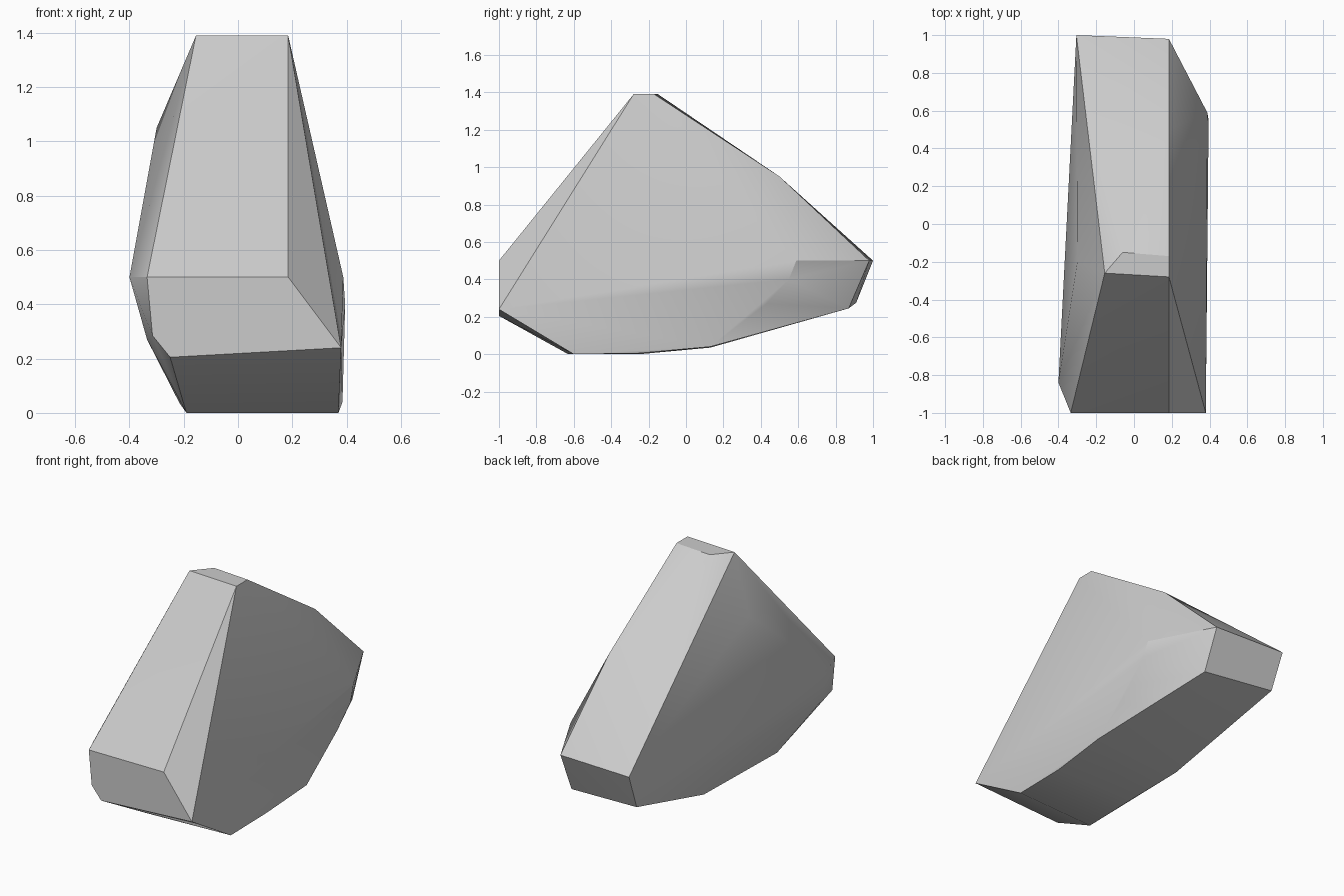
import bpy
import bmesh
import math

# Remove the default object
default_cube = bpy.data.objects.get("Cube")
if default_cube:
    bpy.data.objects.remove(default_cube, do_unlink=True)


def make_material(name, color):
    material = bpy.data.materials.new(name)
    material.use_nodes = True
    material.diffuse_color = color
    shader = next(n for n in material.node_tree.nodes if n.type == "BSDF_PRINCIPLED")
    shader.inputs["Base Color"].default_value = color
    return material


def make_hull(name, corners, material):
    """Wrap the corner points in a convex faceted solid."""
    bm = bmesh.new()
    for corner in corners:
        bm.verts.new(corner)
    hull = bmesh.ops.convex_hull(bm, input=bm.verts[:])
    loose = {v for v in hull["geom_interior"] + hull["geom_unused"]
             if isinstance(v, bmesh.types.BMVert)}
    bmesh.ops.delete(bm, geom=list(loose), context="VERTS")
    bmesh.ops.recalc_face_normals(bm, faces=bm.faces[:])
    mesh = bpy.data.meshes.new(name)
    bm.to_mesh(mesh)
    bm.free()
    mesh.materials.append(material)
    obj = bpy.data.objects.new(name, mesh)
    bpy.context.collection.objects.link(obj)
    return obj


def select_only(obj):
    bpy.ops.object.select_all(action="DESELECT")
    bpy.context.view_layer.objects.active = obj
    obj.select_set(True)


# Heights and planes shared by several corners
top, shoulder, ridge_x, front_y = 1.39, 0.5, 0.185, -1.0

# Flat front end of the boulder
front_end = [(-0.335, front_y, shoulder), (ridge_x, front_y, shoulder),
             (0.38, front_y, 0.24), (-0.25, front_y, 0.205),
             (-0.315, front_y, 0.285)]

# Small flat summit
summit = [(-0.155, -0.26, top), (ridge_x, -0.28, top),
          (ridge_x, -0.17, top), (-0.06, -0.15, top)]

# Long rear slope and narrow back end
back_end = [(ridge_x, 0.5, 0.95), (-0.305, 1.0, shoulder),
            (ridge_x, 0.98, shoulder), (ridge_x, 0.87, 0.245),
            (-0.295, 0.91, 0.275)]

# Bulging right and left flanks
flanks = [(-0.4, -0.84, shoulder), (-0.3, -0.2, 1.05), (-0.335, -0.85, 0.27),
          (0.388, 0.59, shoulder), (0.395, 0.55, 0.4), (0.388, 0.43, 0.27)]

# Underside
underside = [(-0.19, -0.63, 0), (0.37, -0.6, 0), (-0.18, -0.25, 0),
             (0.37, -0.25, 0.005), (-0.215, 0.13, 0.035), (0.385, 0.13, 0.04)]

stone = make_material("stone grey", (0.6, 0.6, 0.6, 1.0))
boulder = make_hull("boulder", front_end + summit + back_end + flanks + underside, stone)

# Soft shading over shallow facets, crisp main ridges
select_only(boulder)
bpy.ops.object.shade_smooth_by_angle(angle=math.radians(30))
